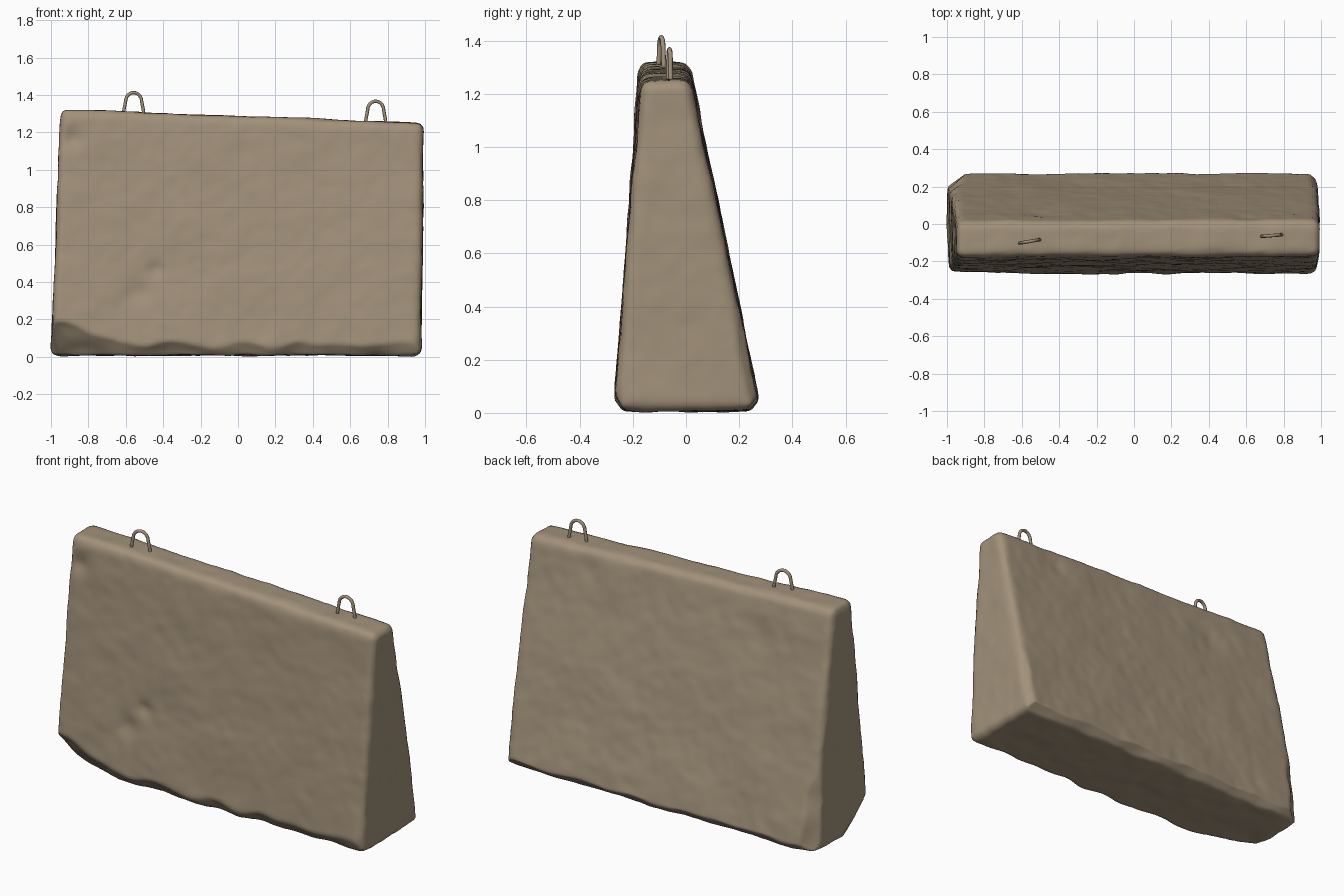
import bpy, bmesh, math
from mathutils import Vector, noise

if "Cube" in bpy.data.objects:
    bpy.data.objects.remove(bpy.data.objects["Cube"])

stone = bpy.data.materials.new("weathered_concrete")
stone.diffuse_color = (0.36, 0.285, 0.195, 1)
stone.use_nodes = True
stone.node_tree.nodes["Principled BSDF"].inputs["Base Color"].default_value = stone.diffuse_color


def smooth(obj):
    for p in obj.data.polygons:
        p.use_smooth = True


# Concrete block: tapered hull with a sloping top and rounded edges
BOTTOM, TOP_L, TOP_R = 0.008, 1.325, 1.25
corners = [(-1.0, -0.272, BOTTOM), (0.978, -0.272, BOTTOM),
           (0.978, 0.28, BOTTOM), (-1.0, 0.28, BOTTOM),
           (-0.95, -0.175, TOP_L), (0.994, -0.17, TOP_R),
           (0.994, 0.017, TOP_R), (-0.95, 0.012, TOP_L)]
bm = bmesh.new()
vs = [bm.verts.new(c) for c in corners]
for f in ((3, 2, 1, 0), (4, 5, 6, 7), (0, 1, 5, 4),
          (1, 2, 6, 5), (2, 3, 7, 6), (3, 0, 4, 7)):
    bm.faces.new([vs[i] for i in f])
bmesh.ops.bevel(bm, geom=bm.edges[:], offset=0.035, segments=3,
                profile=0.5, affect='EDGES')
bm.normal_update()
mesh = bpy.data.meshes.new("concrete_block")
bm.to_mesh(mesh)
bm.free()
block = bpy.data.objects.new("concrete_block", mesh)
bpy.context.collection.objects.link(block)
bpy.context.view_layer.objects.active = block
block.select_set(True)
rm = block.modifiers.new("Remesh", 'REMESH')
rm.mode = 'VOXEL'
rm.voxel_size = 0.018
bpy.ops.object.modifier_apply(modifier="Remesh")

# Broken edges: everything beyond a plane (point, normal, roughness) is pushed back
chips = [((-1.0, -0.20, 0.17), (-0.80, -0.25, -0.32), 0.012),   # low left corner
         ((-0.75, -0.272, 0.13), (-0.25, -0.75, -0.60), 0.015),
         ((0.0, -0.270, 0.07), (0.0, -0.80, -0.60), 0.022),     # front foot
         ((0.0, 0.278, 0.06), (0.0, 0.75, -0.65), 0.015),       # back foot
         ((-0.99, 0.20, 0.1), (-0.60, 0.80, 0.10), 0.012),      # back corners
         ((0.985, 0.22, 0.1), (0.75, 0.65, 0.10), 0.012),
         ((0.978, -0.24, 0.1), (0.75, -0.65, -0.10), 0.010)]
# Small dents: centre, radius, depth
dents = [((-0.88, -0.19, 1.17), 0.05, 0.022),
         ((-0.54, -0.25, 0.34), 0.06, 0.018),
         ((-0.44, -0.24, 0.47), 0.05, 0.016),
         ((0.60, 0.02, 1.15), 0.06, 0.010),
         ((-0.50, 0.05, 1.08), 0.09, 0.010)]

bm = bmesh.new()
bm.from_mesh(block.data)
bm.normal_update()
offsets = []
for v in bm.verts:
    p, n = v.co.copy(), v.normal.copy()
    broad = noise.fractal(p * 3.5, 1.0, 2.0, 3)
    fine = noise.noise(p * 17)
    d = 0.006 * broad + 0.0025 * fine
    if p.z < 0.2:
        d += 0.006 * noise.noise(p * 9) * (1 - p.z / 0.2)
    for c, r, depth in dents:
        d -= depth * math.exp(-((p - Vector(c)).length / r) ** 2)
    offsets.append(n * d)
for v, o in zip(bm.verts, offsets):
    v.co += o
    for point, normal, rough in chips:
        n = Vector(normal).normalized()
        over = (v.co - Vector(point)).dot(n) - rough * noise.noise(v.co * 6)
        if over > 0:
            v.co -= n * over
bmesh.ops.smooth_vert(bm, verts=bm.verts[:], factor=0.4,
                      use_axis_x=True, use_axis_y=True, use_axis_z=True)
for v in bm.verts:
    v.co.z = max(v.co.z, 0.0)
bm.to_mesh(block.data)
bm.free()
block.data.materials.clear()
block.data.materials.append(stone)
smooth(block)


# Lifting loops: bent rods set into the top
def lifting_loop(name, x, y, base, top, tilt):
    half, rise = 0.043, 0.048
    shape = [(-0.056, base - 0.05), (-0.052, base + 0.01)]
    for i in range(13):
        a = math.pi * (1 - i / 12)
        shape.append((half * math.cos(a), top - rise - 0.009 + rise * math.sin(a)))
    shape += [(0.052, base + 0.01), (0.056, base - 0.05)]
    cu = bpy.data.curves.new(name, 'CURVE')
    cu.dimensions = '3D'
    cu.bevel_depth = 0.009
    cu.bevel_resolution = 2
    cu.use_fill_caps = True
    sp = cu.splines.new('POLY')
    sp.points.add(len(shape) - 1)
    for pt, (dx, z) in zip(sp.points, shape):
        pt.co = (x + dx, y + dx * tilt, z, 1)
    sp.use_smooth = True
    cu.materials.append(stone)
    ob = bpy.data.objects.new(name, cu)
    bpy.context.collection.objects.link(ob)


lifting_loop("lifting_loop_left", -0.558, -0.093, 1.31, 1.422, 0.17)
lifting_loop("lifting_loop_right", 0.736, -0.062, 1.26, 1.376, 0.08)
